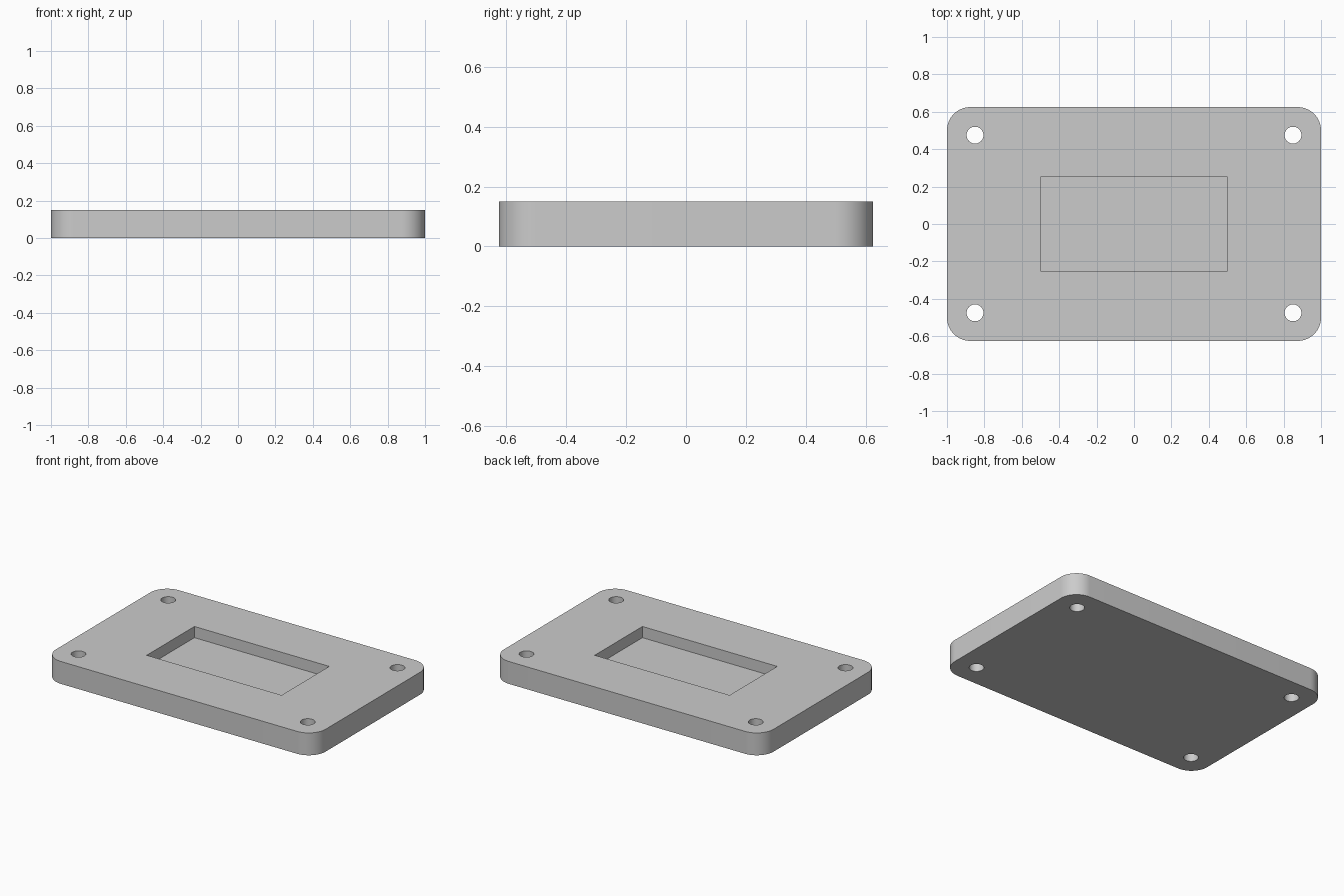
import bpy
import math

if "Cube" in bpy.data.objects:
    bpy.data.objects.remove(bpy.data.objects["Cube"], do_unlink=True)

LENGTH, WIDTH, THICK = 2.0, 1.25, 0.15
CORNER_R = 0.125
HOLE_X, HOLE_Y, HOLE_R = 0.85, 0.475, 0.045
POCKET_X, POCKET_Y, POCKET_DEPTH = 1.0, 0.505, 0.075

grey = bpy.data.materials.new("plain_grey")
grey.use_nodes = True
colour = (0.6, 0.6, 0.6, 1)
grey.diffuse_color = colour
grey.node_tree.nodes["Principled BSDF"].inputs["Base Color"].default_value = colour


def box(name, size, centre):
    bpy.ops.mesh.primitive_cube_add(size=1, location=centre)
    obj = bpy.context.object
    obj.name = name
    obj.scale = size
    bpy.ops.object.transform_apply(location=True, rotation=False, scale=True)
    obj.data.materials.append(grey)
    return obj


def cut(target, cutter):
    """Subtract the cutter from the target, then discard it."""
    cutter.hide_render = True
    mod = target.modifiers.new(cutter.name, "BOOLEAN")
    mod.operation = "DIFFERENCE"
    mod.solver = "EXACT"
    mod.object = cutter
    bpy.context.view_layer.objects.active = target
    bpy.ops.object.modifier_apply(modifier=mod.name)
    bpy.data.objects.remove(cutter, do_unlink=True)


# Plate with its four upright edges rounded
plate = box("mounting_plate", (LENGTH, WIDTH, THICK), (0, 0, THICK / 2))
weights = plate.data.attributes.new("bevel_weight_edge", "FLOAT", "EDGE")
for edge in plate.data.edges:
    a, b = (plate.data.vertices[i].co for i in edge.vertices)
    weights.data[edge.index].value = 1.0 if abs(a.z - b.z) > THICK / 2 else 0.0
bevel = plate.modifiers.new("rounded_corners", "BEVEL")
bevel.limit_method = "WEIGHT"
bevel.width = CORNER_R
bevel.segments = 16
bpy.ops.object.modifier_apply(modifier=bevel.name)

# Rectangular pocket sunk halfway from the top
cut(plate, box("pocket_cutter", (POCKET_X, POCKET_Y, POCKET_DEPTH * 2), (0, 0, THICK)))

# Through holes near the corners
for sx in (-1, 1):
    for sy in (-1, 1):
        bpy.ops.mesh.primitive_cylinder_add(
            vertices=48, radius=HOLE_R, depth=THICK * 3,
            location=(sx * HOLE_X, sy * HOLE_Y, THICK / 2))
        hole = bpy.context.object
        hole.name = "hole_cutter"
        hole.data.materials.append(grey)
        cut(plate, hole)

# Smooth round walls, crisp rims
bpy.ops.object.select_all(action="DESELECT")
plate.select_set(True)
bpy.context.view_layer.objects.active = plate
bpy.ops.object.shade_smooth_by_angle(angle=math.radians(30))
